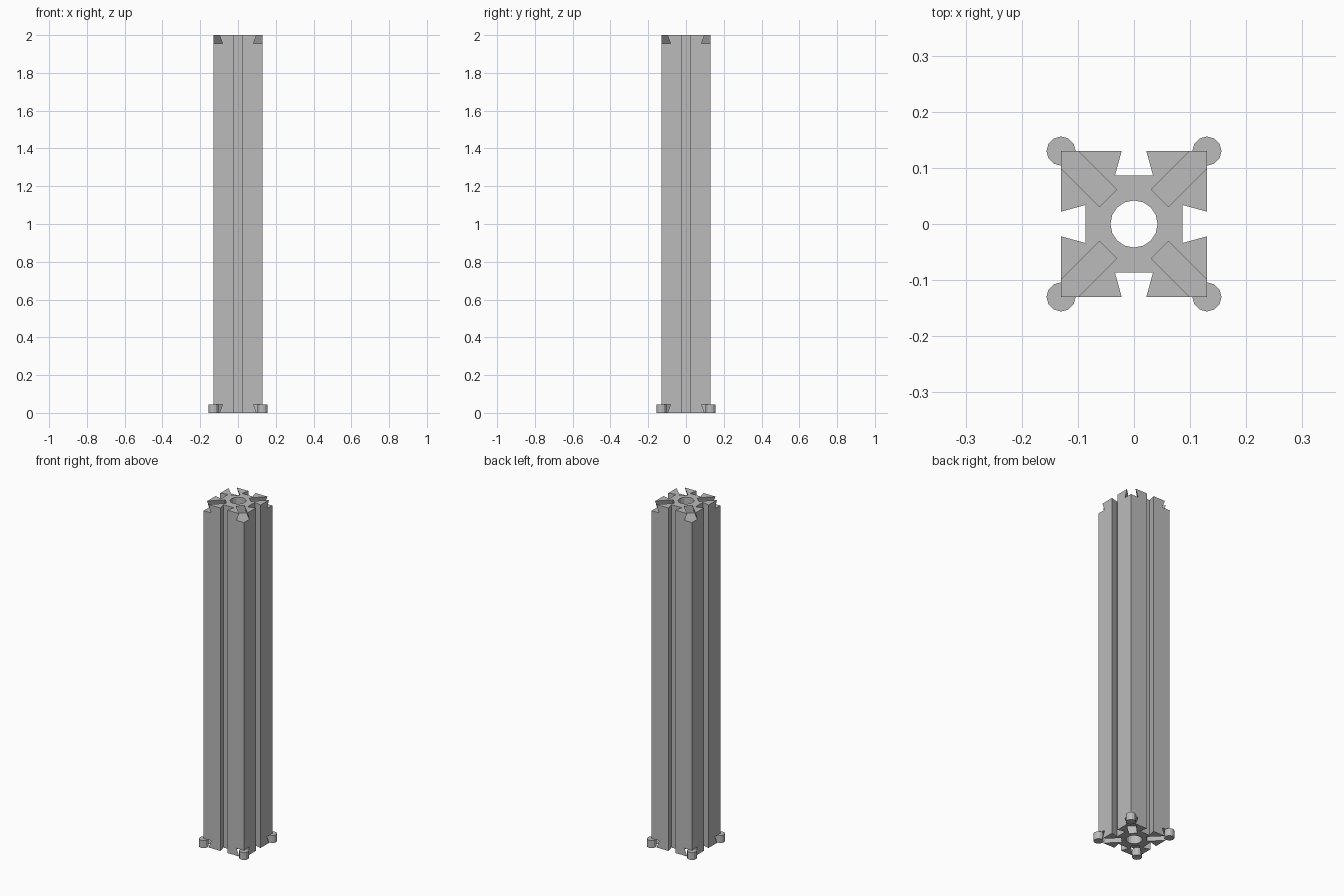
import bpy, bmesh, math
from mathutils import Matrix, Vector

cube = bpy.data.objects.get("Cube")
if cube:
    bpy.data.objects.remove(cube, do_unlink=True)

HALF, HEIGHT = 0.13, 2.0            # column half width and height
MOUTH, BASE, DEPTH = 0.022, 0.034, 0.044   # dovetail slot section
BORE, PEG = 0.042, 0.026            # radii

grey = bpy.data.materials.new("plain_grey")
grey.use_nodes = True
grey.diffuse_color = (0.5, 0.5, 0.5, 1)
grey.node_tree.nodes["Principled BSDF"].inputs["Base Color"].default_value = grey.diffuse_color


def prism(name, points, vector, matrix=Matrix()):
    """Extrude a closed outline of 3D points along a vector."""
    bm = bmesh.new()
    face = bm.faces.new([bm.verts.new(p) for p in points])
    moved = bmesh.ops.extrude_face_region(bm, geom=[face])["geom"]
    bmesh.ops.translate(bm, vec=vector, verts=[v for v in moved if isinstance(v, bmesh.types.BMVert)])
    bmesh.ops.recalc_face_normals(bm, faces=bm.faces[:])
    bm.transform(matrix)
    mesh = bpy.data.meshes.new(name)
    bm.to_mesh(mesh)
    bm.free()
    mesh.materials.append(grey)
    obj = bpy.data.objects.new(name, mesh)
    bpy.context.collection.objects.link(obj)
    return obj


def circle(radius, sides, z, x=0, y=0):
    angles = [math.tau * i / sides for i in range(sides)]
    return [(x + radius * math.cos(a), y + radius * math.sin(a), z) for a in angles]


# Column outline: a square with a dovetail slot in each side
side = [(HALF, -HALF), (HALF, -MOUTH), (HALF - DEPTH, -BASE),
        (HALF - DEPTH, BASE), (HALF, MOUTH)]
outline = []
for quarter in range(4):
    turn = Matrix.Rotation(quarter * math.pi / 2, 3, 'Z')
    outline += [turn @ Vector((x, y, 0)) for x, y in side]
column = prism("column", outline, (0, 0, HEIGHT))

# Cutters: central bore and diagonal dovetail grooves at both ends
cutters = [prism("bore_cutter", circle(BORE, 16, -0.1), (0, 0, HEIGHT + 0.2))]
flare = 0.01 * (BASE - MOUTH) / DEPTH
for end, (z, sign) in {"bottom": (0, 1), "top": (HEIGHT, -1)}.items():
    section = [(0.065, w, z + sign * h) for w, h in
               ((-MOUTH + flare, -0.01), (MOUTH - flare, -0.01), (BASE, DEPTH), (-BASE, DEPTH))]
    for corner in range(4):
        turn = Matrix.Rotation(math.pi / 4 + corner * math.pi / 2, 4, 'Z')
        cutters.append(prism(end + "_groove_cutter", section, (0.2, 0, 0), turn))

for cutter in cutters:
    cutter.hide_render = True
    cut = column.modifiers.new(cutter.name, 'BOOLEAN')
    cut.operation, cut.solver, cut.object = 'DIFFERENCE', 'EXACT', cutter

# Bake the cuts and drop the cutters
bpy.context.view_layer.update()
evaluated = column.evaluated_get(bpy.context.evaluated_depsgraph_get())
baked = bpy.data.meshes.new_from_object(evaluated)
column.modifiers.clear()
column.data = baked
for cutter in cutters:
    bpy.data.objects.remove(cutter, do_unlink=True)

# Corner pegs at the foot
for y, depth_name in ((-HALF, "front"), (HALF, "back")):
    for x, side_name in ((-HALF, "right"), (HALF, "left")):
        prism(f"{depth_name}_{side_name}_peg", circle(PEG, 12, 0, x, y), (0, 0, DEPTH))
